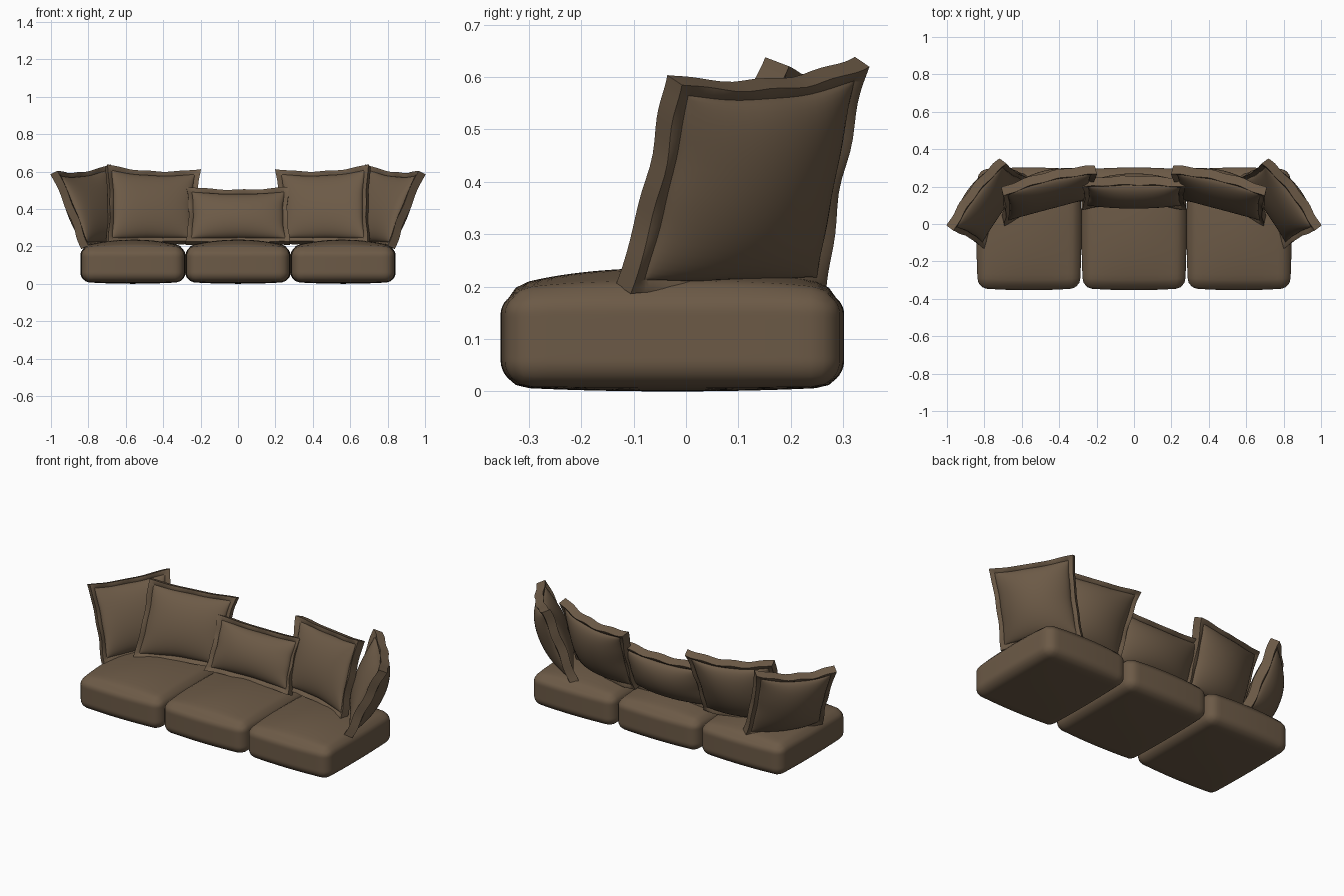
import bpy, bmesh, math
from mathutils import Vector

if "Cube" in bpy.data.objects:
    bpy.data.objects.remove(bpy.data.objects["Cube"])

fabric = bpy.data.materials.new("brown fabric")
fabric.diffuse_color = (0.15, 0.102, 0.062, 1)
fabric.use_nodes = True
fabric.node_tree.nodes["Principled BSDF"].inputs["Base Color"].default_value = fabric.diffuse_color


def finish(bm, name, angle):
    bmesh.ops.recalc_face_normals(bm, faces=bm.faces)
    me = bpy.data.meshes.new(name)
    bm.to_mesh(me)
    bm.free()
    me.materials.append(fabric)
    ob = bpy.data.objects.new(name, me)
    bpy.context.collection.objects.link(ob)
    bpy.ops.object.select_all(action='DESELECT')
    ob.select_set(True)
    bpy.context.view_layer.objects.active = ob
    bpy.ops.object.shade_smooth_by_angle(angle=math.radians(angle))
    return ob


def seat(name, cx, hx):
    """Rounded box with a domed top and softly bulging sides."""
    bm = bmesh.new()
    bmesh.ops.create_cube(bm, size=2)
    bmesh.ops.subdivide_edges(bm, edges=bm.edges[:], cuts=23, use_grid_fill=True)
    half, r = Vector((hx, 0.328, 0.095)), 0.05
    for v in bm.verts:
        u, w, t = v.co
        p = Vector((u * half.x, w * half.y, t * half.z))
        q = Vector([max(-(h - r), min(h - r, c)) for c, h in zip(p, half)])
        d = p - q
        if d.length > 1e-6:
            p = q + d.normalized() * r
        dome = (1 - u * u) * (1 - w * w) ** 0.8
        p.z += 0.105
        if t > 0:
            p.z += t * (0.036 * dome - 0.008 * w ** 4)
        else:
            p.z += 0.01 * t * dome
        p.x *= 1 - 0.03 * w * w
        p.y *= 1 - 0.035 * u * u
        v.co = (p.x + cx, p.y - 0.026, p.z)
    finish(bm, name, 50)


def pillow(name, corners, puff, bend, sx=1):
    """Flanged pillow over four corners: bottom left, bottom right, top right, top left."""
    bl, br, tr, tl = [Vector((x * sx, y, z)) for x, y, z in corners]
    U, V = (br - bl + tr - tl) / 2, (tl - bl + tr - br) / 2
    N = U.cross(V).normalized() * sx          # points to the front
    su, sv = 1 - 0.05 / U.length, 1 - 0.05 / V.length

    def steps(s, n=22):
        inner = [-s + 2 * s * (0.5 - 0.5 * math.cos(math.pi * i / n)) for i in range(n + 1)]
        return [-1, -(1 + s) / 2] + inner + [(1 + s) / 2, 1]

    us, vs = steps(su), steps(sv)
    bm = bmesh.new()
    sides = []
    for side in (1, -1):
        grid = []
        for u in us:
            row = []
            for v in vs:
                # edges pinched inwards, corners stay out
                pu = u * (1 - 0.05 * (1 - v * v)) + 0.006 * math.sin(9 * v + 2) * u * u
                pv = v * (1 - 0.065 * (1 - u * u)) + 0.006 * math.sin(8 * u + 1) * v * v
                a, b = (pu + 1) / 2, (pv + 1) / 2
                p = (bl * (1 - a) + br * a) * (1 - b) + (tl * (1 - a) + tr * a) * b
                iu, iv = min(1, abs(u) / su), min(1, abs(v) / sv)
                h = 0.016 + puff * ((1 - iu * iu) * (1 - iv * iv)) ** 0.55
                over = max((abs(u) - su) / (1 - su), (abs(v) - sv) / (1 - sv), 0)
                if over > 0:
                    h = 0.016 + 0.009 * min(1, over * 1.6)
                wave = 0.004 * over * math.sin(10 * u + 7 * v)
                p += N * (side * h + wave - bend * (1 - u * u))
                row.append(bm.verts.new(p))
            grid.append(row)
        sides.append(grid)
        for i in range(len(us) - 1):
            for j in range(len(vs) - 1):
                bm.faces.new((grid[i][j], grid[i + 1][j], grid[i + 1][j + 1], grid[i][j + 1]))

    # close the rim between front and back
    def rim(g):
        return ([r[0] for r in g] + g[-1][1:] + [r[-1] for r in g[-2::-1]] + g[0][-2:0:-1])
    f, k = rim(sides[0]), rim(sides[1])
    for i in range(len(f)):
        j = (i + 1) % len(f)
        bm.faces.new((f[i], f[j], k[j], k[i]))
    finish(bm, name, 40)


# seat cushions
seat("seat_middle", 0, 0.281)
for s, side in ((1, "right"), (-1, "left")):
    seat("seat_" + side, s * 0.562, 0.281)

# back pillows
pillow("lumbar_pillow", [(-0.28, 0.10, 0.215), (0.28, 0.10, 0.215),
                         (0.275, 0.22, 0.51), (-0.275, 0.22, 0.51)], 0.07, 0.018)
for s, side in ((1, "right"), (-1, "left")):
    pillow("back_pillow_" + side, [(0.225, 0.14, 0.22), (0.70, 0.01, 0.215),
                                   (0.705, 0.17, 0.63), (0.205, 0.288, 0.605)], 0.07, 0.033, s)
    pillow("corner_pillow_" + side, [(0.57, 0.255, 0.20), (0.82, -0.12, 0.195),
                                     (0.982, -0.025, 0.595), (0.70, 0.335, 0.63)], 0.07, 0.033, s)
